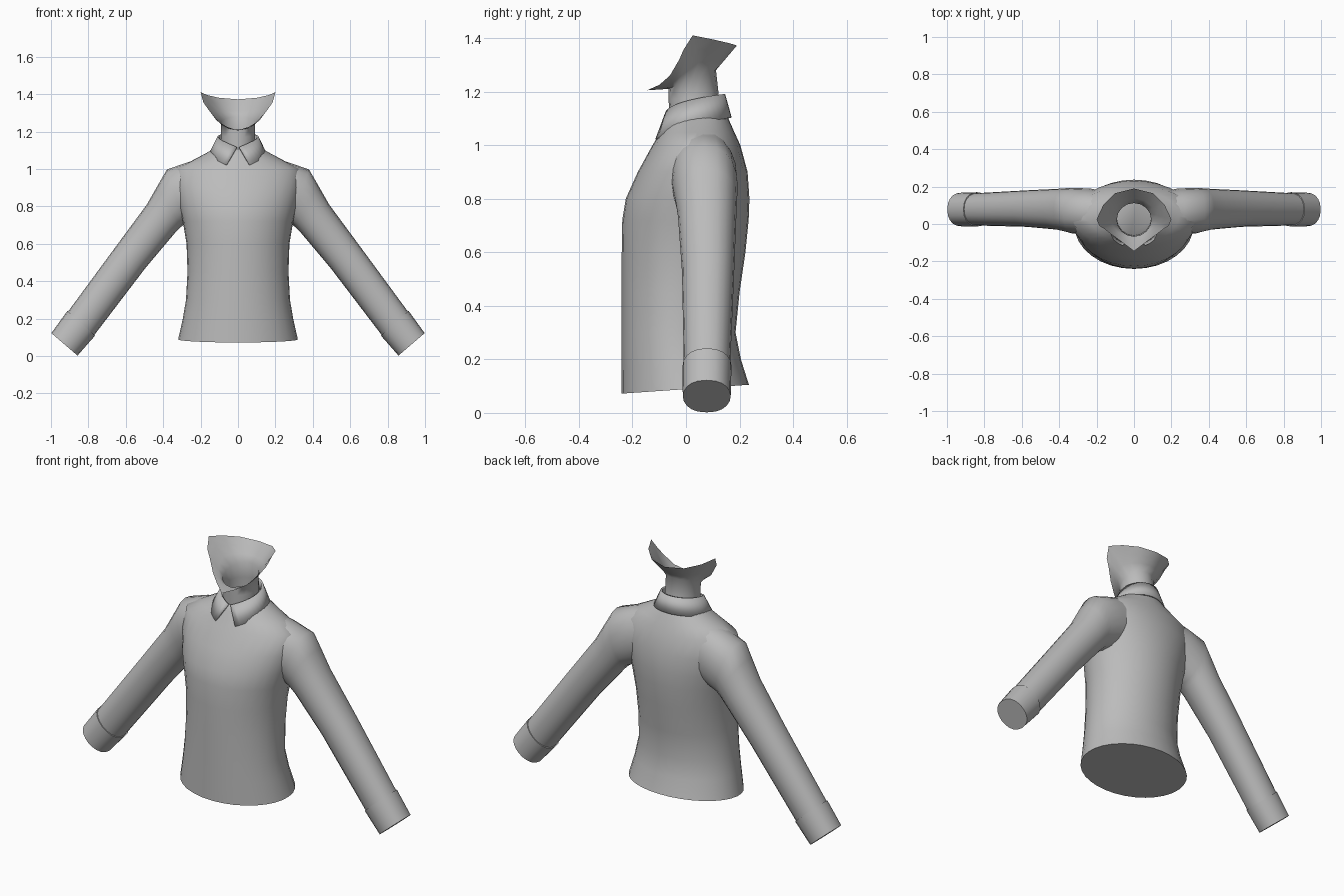
import bpy, bmesh
from math import sin, cos, pi, radians, copysign
from mathutils import Vector

cube = bpy.data.objects.get("Cube")
if cube:
    bpy.data.objects.remove(cube)

grey = bpy.data.materials.new("plain grey")
grey.use_nodes = True
GREY = (0.5, 0.5, 0.5, 1)
grey.diffuse_color = GREY
grey.node_tree.nodes["Principled BSDF"].inputs["Base Color"].default_value = GREY


def loft(name, rings, closed=True, cap_start=False, cap_end=False, mirror=False):
    """Skin a list of equal-length point rings into one smooth object."""
    bm = bmesh.new()
    rows = [[bm.verts.new(p) for p in ring] for ring in rings]
    n = len(rows[0])
    for a, b in zip(rows, rows[1:]):
        for i in range(n if closed else n - 1):
            j = (i + 1) % n
            bm.faces.new((a[i], a[j], b[j], b[i]))
    if cap_start:
        bm.faces.new(rows[0][::-1])
    if cap_end:
        bm.faces.new(rows[-1])
    bmesh.ops.recalc_face_normals(bm, faces=bm.faces)
    mesh = bpy.data.meshes.new(name)
    bm.to_mesh(mesh)
    bm.free()
    obj = bpy.data.objects.new(name, mesh)
    bpy.context.collection.objects.link(obj)
    mesh.materials.append(grey)
    bpy.ops.object.select_all(action='DESELECT')
    obj.select_set(True)
    bpy.context.view_layer.objects.active = obj
    bpy.ops.object.shade_smooth_by_angle(angle=radians(50))
    if mirror:
        mod = obj.modifiers.new("Mirror", 'MIRROR')
        mod.use_mirror_merge = False
    return obj


def body_ring(z_front, z_back, half_width, y_front, y_back, n=32):
    """Horizontal oval, tilted between its front and back heights."""
    ring = []
    for i in range(n):
        a = 2 * pi * i / n
        t = (1 - cos(a)) / 2
        ring.append((half_width * sin(a), y_front + (y_back - y_front) * t,
                     z_front + (z_back - z_front) * t))
    return ring


def arm_ring(top_x, top_z, low_x, low_z, y_front, y_back, grow=0.0, n=20):
    """Oval across the arm, given its top and underside points."""
    top, low = Vector((top_x, 0, top_z)), Vector((low_x, 0, low_z))
    mid, half = (top + low) / 2, (top - low) / 2
    half += half.normalized() * grow
    cy, ry = (y_front + y_back) / 2, (y_back - y_front) / 2 + grow
    ring = []
    for i in range(n):
        a = 2 * pi * i / n
        p = mid + half * cos(a)
        p.y = cy + ry * copysign(abs(sin(a)) ** 0.85, sin(a))
        ring.append(p)
    return ring


# Torso: flared hem, narrow waist, full chest, sloping shoulders
torso = [
    (0.072, 0.105, 0.32, -0.24, 0.235),
    (0.2, 0.2, 0.295, -0.24, 0.205),
    (0.3, 0.3, 0.278, -0.24, 0.185),
    (0.45, 0.45, 0.27, -0.24, 0.2),
    (0.6, 0.6, 0.275, -0.24, 0.222),
    (0.72, 0.72, 0.295, -0.238, 0.234),
    (0.8, 0.8, 0.315, -0.225, 0.237),
    (0.9, 0.9, 0.335, -0.18, 0.23),
    (1.0, 1.0, 0.33, -0.125, 0.203),
    (1.045, 1.05, 0.24, -0.098, 0.18),
    (1.08, 1.1, 0.16, -0.08, 0.158),
    (1.11, 1.14, 0.1, -0.06, 0.135),
]
loft("torso", [body_ring(*r) for r in torso], cap_start=True, cap_end=True)

# Sleeves run out of the shoulder yoke down to the cuffs
cuff_top = (0.908, 0.238, 0.768, 0.112, -0.008, 0.165)
cuff_end = (0.998, 0.122, 0.858, 0.002, -0.012, 0.167)
sleeve = [
    (0.15, 1.07, 0.12, 0.78, -0.05, 0.17),
    (0.27, 1.035, 0.2, 0.74, -0.06, 0.19),
    (0.38, 0.997, 0.285, 0.705, -0.05, 0.193),
    (0.43, 0.91, 0.305, 0.69, -0.04, 0.191),
    (0.487, 0.81, 0.335, 0.66, -0.03, 0.188),
    (0.653, 0.585, 0.495, 0.47, -0.015, 0.18),
    cuff_top,
]
loft("sleeves", [arm_ring(*r) for r in sleeve], mirror=True)
loft("cuffs", [arm_ring(*cuff_top, grow=-0.002), arm_ring(*cuff_top, grow=0.005),
               arm_ring(*cuff_end)], cap_end=True, mirror=True)

# Folded collar with two front points
upper, lower = [], []
steps = 16
for i in range(-steps, steps + 1):
    u = 1 - abs(i) / steps
    side = 1 if i > 0 else -1
    rise = 1 - (1 - u) ** 2
    a = 0.06 + (pi - 0.06) * u
    b = 0.41 + (pi - 0.41) * u
    upper.append((side * 0.105 * sin(a), 0.033 - 0.108 * cos(a), 1.115 + 0.075 * rise))
    lower.append((side * 0.152 * sin(b), 0.022 - 0.144 * cos(b), 1.02 + 0.082 * rise))
collar = loft("collar", [lower, upper], closed=False)
shell = collar.modifiers.new("Thickness", 'SOLIDIFY')
shell.thickness = 0.01
shell.offset = 0

# Neck tube opening into the cut jaw edge
half_rim = [(0, -0.145, 1.205), (0.06, -0.1, 1.225), (0.115, -0.06, 1.26),
            (0.16, -0.025, 1.32), (0.185, -0.01, 1.355), (0.2, 0.025, 1.41),
            (0.165, 0.1, 1.395), (0.1, 0.165, 1.38), (0, 0.19, 1.372)]
rim = half_rim + [(-x, y, z) for x, y, z in half_rim[-2:0:-1]]
neck = [body_ring(1.1, 1.1, 0.092, -0.062, 0.125, 16),
        body_ring(1.17, 1.19, 0.092, -0.065, 0.122, 16),
        body_ring(1.21, 1.28, 0.092, -0.066, 0.112, 16)]
for t in (0.33, 0.67, 1.0):
    neck.append([Vector(p).lerp(Vector(q), t) for p, q in zip(neck[2], rim)])
loft("neck", neck, cap_start=True)
